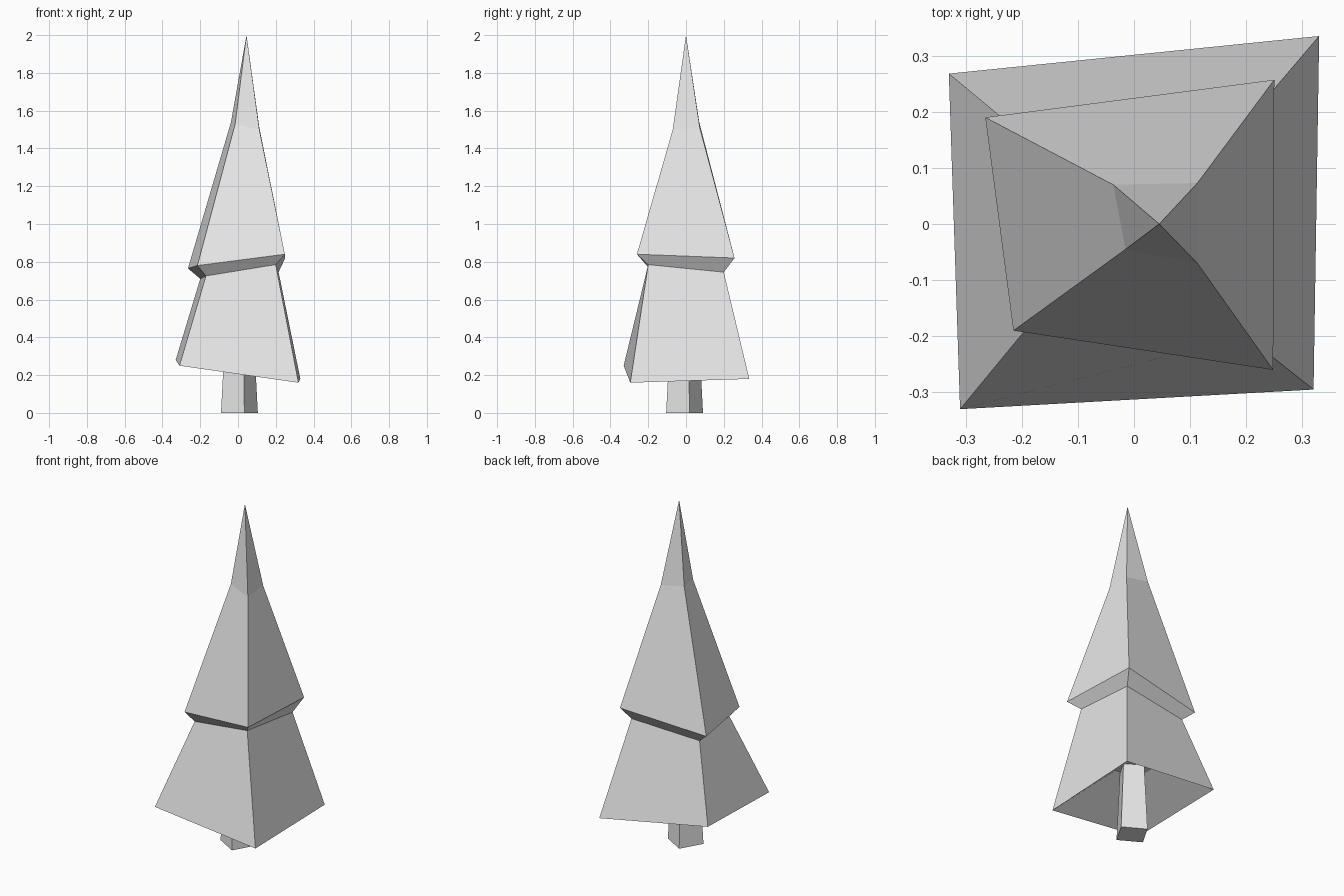
import bpy, bmesh, math

cube = bpy.data.objects.get("Cube")
if cube:
    bpy.data.objects.remove(cube, do_unlink=True)

grey = bpy.data.materials.new("light grey")
grey.use_nodes = True
grey.diffuse_color = (0.8, 0.8, 0.8, 1)
grey.node_tree.nodes["Principled BSDF"].inputs["Base Color"].default_value = (0.8, 0.8, 0.8, 1)


def loft(name, rings, tip=None):
    """Skin four-cornered rings from bottom to top, closing both ends."""
    bm = bmesh.new()
    loops = [[bm.verts.new(p) for p in ring] for ring in rings]
    for low, high in zip(loops, loops[1:]):
        for i in range(4):
            j = (i + 1) % 4
            bm.faces.new((low[i], low[j], high[j], high[i]))
    bm.faces.new(loops[0][::-1])
    if tip:
        top = bm.verts.new(tip)
        for i in range(4):
            bm.faces.new((loops[-1][i], loops[-1][(i + 1) % 4], top))
    else:
        bm.faces.new(loops[-1])
    bmesh.ops.recalc_face_normals(bm, faces=bm.faces)
    mesh = bpy.data.meshes.new(name)
    bm.to_mesh(mesh)
    bm.free()
    mesh.materials.append(grey)
    obj = bpy.data.objects.new(name, mesh)
    bpy.context.collection.objects.link(obj)
    return obj


def square(radius, z, angle):
    """Turned square ring around the trunk axis."""
    return [(0.0075 + radius * math.cos(angle + i * math.pi / 2),
             -0.0075 + radius * math.sin(angle + i * math.pi / 2), z) for i in range(4)]


# Trunk: tapered, turned square post
turn = math.radians(15)
loft("trunk", [square(0.101, 0, turn), square(0.078, 0.42, turn)])

# Foliage: crooked rings, corners run front left, front right, back right, back left
hollow = [(-0.07, -0.07, 0.4), (0.07, -0.07, 0.4), (0.07, 0.07, 0.4), (-0.07, 0.07, 0.4)]
skirt = [(-0.31, -0.33, 0.25), (0.32, -0.295, 0.16), (0.33, 0.335, 0.18), (-0.33, 0.268, 0.28)]
waist = [(-0.17, -0.16, 0.725), (0.2, -0.2, 0.785), (0.215, 0.2, 0.745), (-0.2, 0.16, 0.71)]
brim = [(-0.215, -0.19, 0.78), (0.248, -0.26, 0.84), (0.25, 0.257, 0.82), (-0.265, 0.19, 0.765)]
neck = [(-0.015, -0.045, 1.53), (0.113, -0.07, 1.5), (0.113, 0.073, 1.51), (-0.037, 0.07, 1.54)]
loft("foliage", [hollow, skirt, waist, brim, neck], tip=(0.045, 0, 2))
